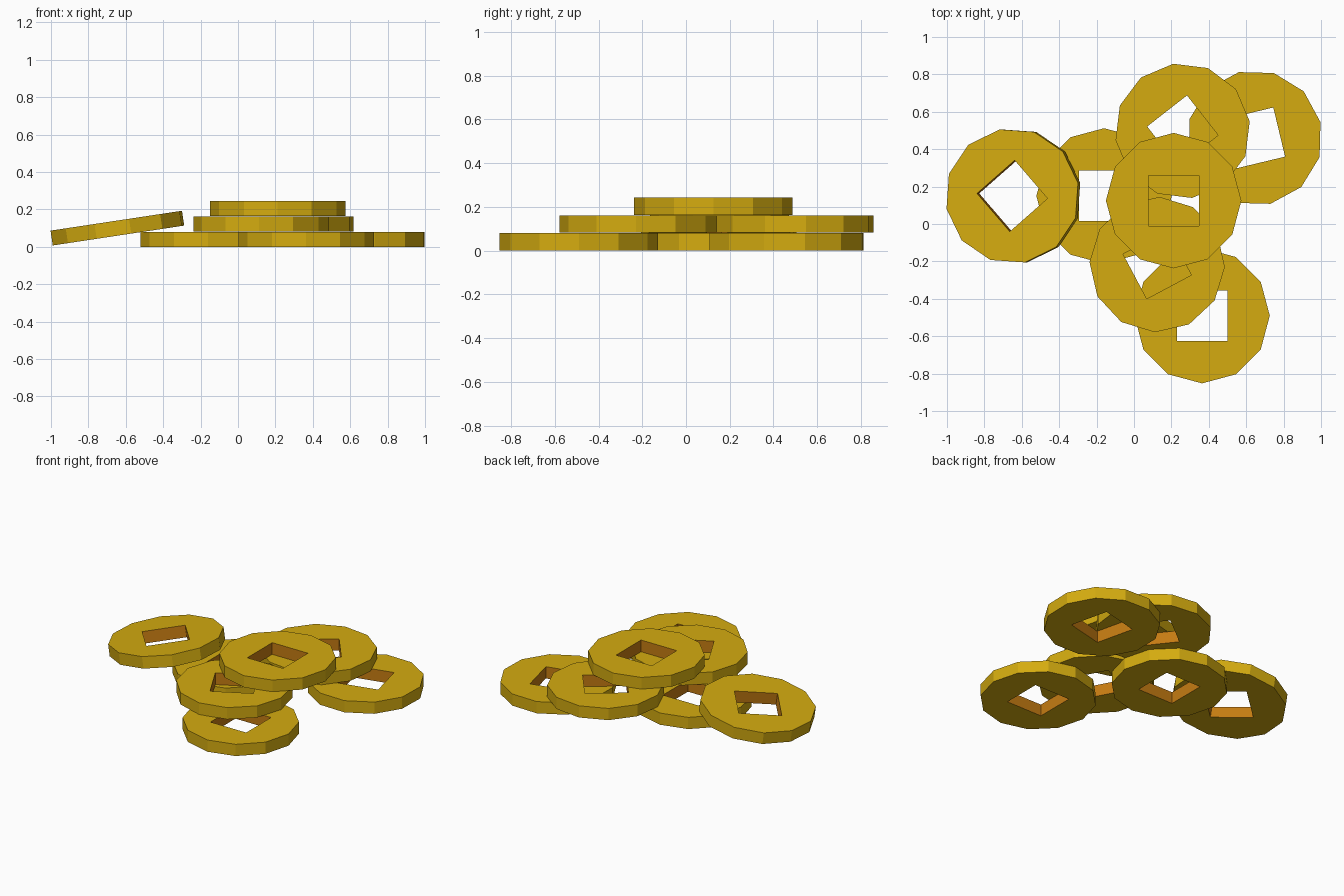
import bpy, bmesh
from math import sin, cos, radians

if "Cube" in bpy.data.objects:
    bpy.data.objects.remove(bpy.data.objects["Cube"])

R, HOLE, T = 0.362, 0.191, 0.08   # coin radius, hole corner radius, thickness


def material(name, rgb):
    m = bpy.data.materials.new(name)
    m.diffuse_color = (*rgb, 1)
    m.use_nodes = True
    m.node_tree.nodes["Principled BSDF"].inputs["Base Color"].default_value = m.diffuse_color
    return m


gold = material("gold", (0.66, 0.41, 0.005))
bronze = material("bronze hole", (0.56, 0.20, 0.006))


def coin(name, x, y, z, turn=0, tilt=0):
    """Twelve-sided coin with a square hole, centred at x, y, z."""
    bm = bmesh.new()

    def ring(n, r, start, h):
        return [bm.verts.new((r * cos(radians(start + 360 * i / n)),
                              r * sin(radians(start + 360 * i / n)), h)) for i in range(n)]

    ob, ot = ring(12, R, 0, -T / 2), ring(12, R, 0, T / 2)
    hb, ht = ring(4, HOLE, 45, -T / 2), ring(4, HOLE, 45, T / 2)
    # rim
    for i in range(12):
        j = (i + 1) % 12
        bm.faces.new((ob[i], ob[j], ot[j], ot[i]))
    # top and bottom quarters, and hole walls
    for i in range(4):
        j = (i + 1) % 4
        arc = [(3 * i + 1 + k) % 12 for k in range(4)]
        bm.faces.new([ot[k] for k in arc] + [ht[j], ht[i]])
        bm.faces.new(([ob[k] for k in arc] + [hb[j], hb[i]])[::-1])
        bm.faces.new((hb[j], hb[i], ht[i], ht[j])).material_index = 1
    mesh = bpy.data.meshes.new(name)
    bm.to_mesh(mesh)
    bm.free()
    mesh.materials.append(gold)
    mesh.materials.append(bronze)
    obj = bpy.data.objects.new(name, mesh)
    obj.location = (x, y, z)
    obj.rotation_euler = (0, radians(tilt), radians(turn))  # turn first is applied below
    if tilt:
        from mathutils import Matrix
        mesh.transform(Matrix.Rotation(radians(turn), 4, 'Z'))
        obj.rotation_euler = (0, radians(tilt), 0)
    bpy.context.collection.objects.link(obj)


# bottom layer
coin("bottom_coin_left", -0.16, 0.15, 0.04)
coin("bottom_coin_right", 0.645, 0.46, 0.04, 13.5)
coin("bottom_coin_front", 0.364, -0.49, 0.04)
# middle layer
coin("middle_coin_back", 0.26, 0.498, 0.122, 38)
coin("middle_coin_front", 0.124, -0.217, 0.122, 28)
# top coin and the leaning coin
coin("top_coin", 0.212, 0.125, 0.204)
coin("leaning_coin", -0.645, 0.15, 0.1, 41, -8.6)
